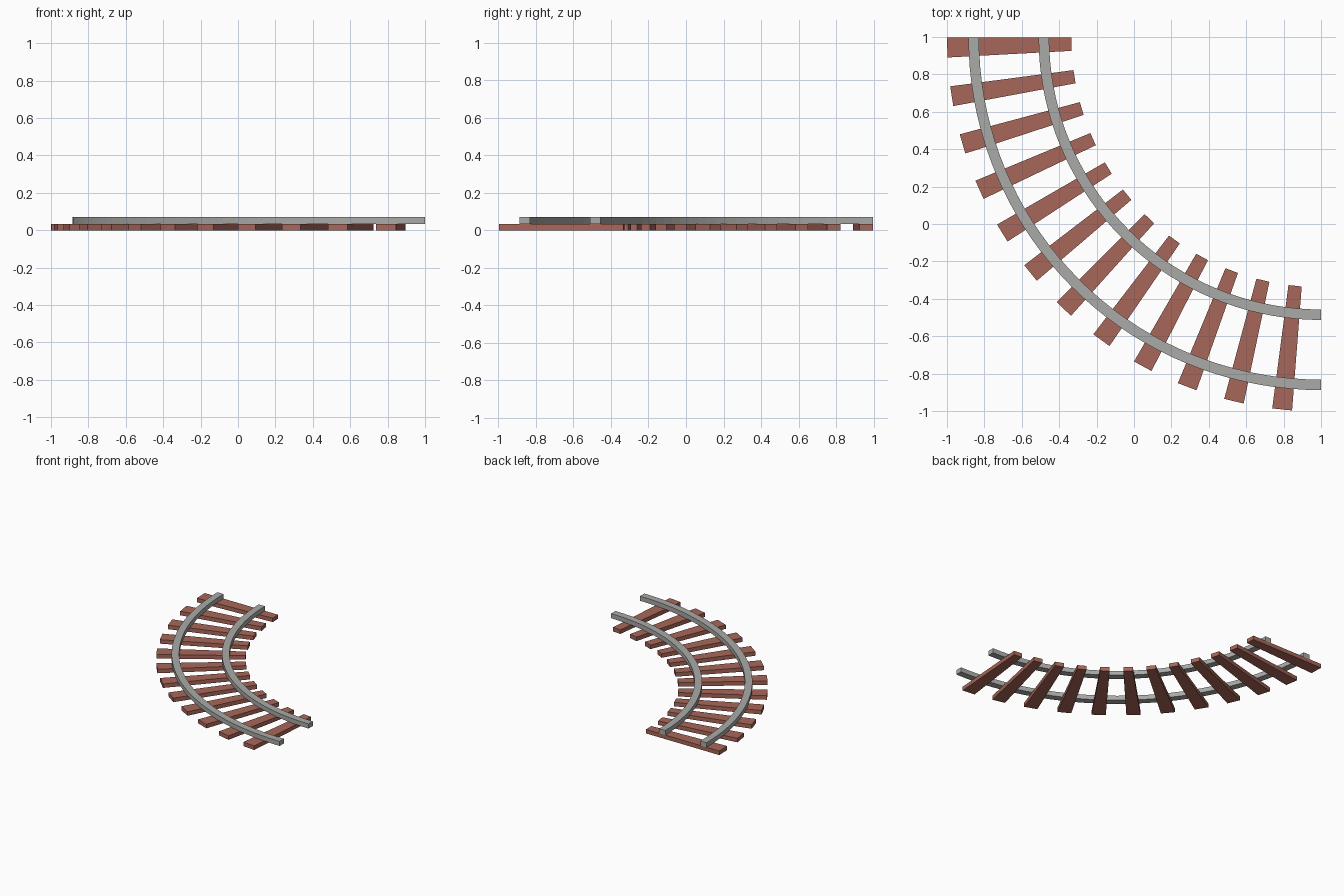
import bpy
import bmesh
from math import cos, sin, radians

if "Cube" in bpy.data.objects:
    bpy.data.objects.remove(bpy.data.objects["Cube"], do_unlink=True)

CENTRE = (1.0, 0.997)      # centre of the bend
SLEEPER_TOP = 0.033
RAIL_TOP = 0.071


def material(name, rgb):
    mat = bpy.data.materials.new(name)
    mat.use_nodes = True
    colour = (*rgb, 1.0)
    mat.diffuse_color = colour
    bsdf = mat.node_tree.nodes["Principled BSDF"]
    bsdf.inputs["Base Color"].default_value = colour
    bsdf.inputs["Roughness"].default_value = 0.8
    return mat


def arc_block(name, r_in, r_out, z_low, z_high, start, end, steps, mat):
    """Sweep a rectangular section around the centre of the bend."""
    bm = bmesh.new()
    section = [(r_in, z_low), (r_out, z_low), (r_out, z_high), (r_in, z_high)]
    rings = []
    for i in range(steps + 1):
        a = radians(start + (end - start) * i / steps)
        rings.append([bm.verts.new((CENTRE[0] - r * cos(a), CENTRE[1] - r * sin(a), z))
                      for r, z in section])
    for a, b in zip(rings, rings[1:]):
        for k in range(4):
            n = (k + 1) % 4
            bm.faces.new((a[k], a[n], b[n], b[k]))
    bm.faces.new(rings[0])
    bm.faces.new(rings[-1])
    bmesh.ops.recalc_face_normals(bm, faces=bm.faces[:])
    mesh = bpy.data.meshes.new(name)
    bm.to_mesh(mesh)
    bm.free()
    mesh.materials.append(mat)
    obj = bpy.data.objects.new(name, mesh)
    bpy.context.collection.objects.link(obj)
    return obj


wood = material("reddish brown wood", (0.39, 0.135, 0.10))
steel = material("grey steel", (0.40, 0.40, 0.39))

# Wedge-shaped sleepers, evenly spaced around the quarter turn
COUNT = 12
for i in range(COUNT):
    start = 90 / COUNT * i
    arc_block(f"sleeper_{i + 1}", 1.335, 2.0, 0, SLEEPER_TOP, start, start + 3.06, 1, wood)

# Two curved rails lying on the sleepers
for name, radius in (("inner_rail", 1.482), ("outer_rail", 1.857)):
    arc_block(name, radius - 0.028, radius + 0.028, SLEEPER_TOP, RAIL_TOP, 0, 90, 36, steel)
